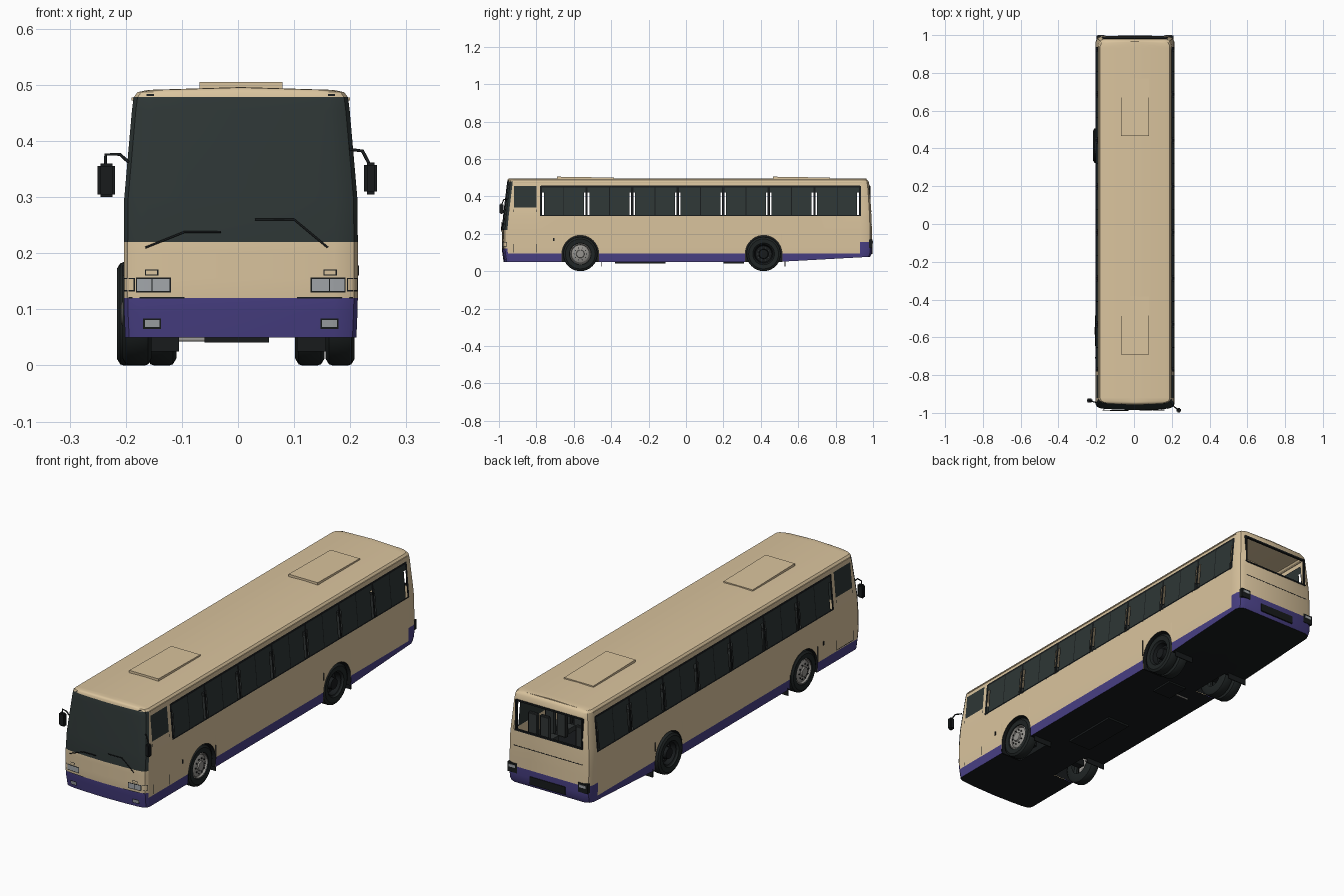
import bpy, bmesh, math

if "Cube" in bpy.data.objects:
    bpy.data.objects.remove(bpy.data.objects["Cube"])

CX = 0.005  # body centre line


def material(name, rgb):
    m = bpy.data.materials.new(name)
    m.diffuse_color = (*rgb, 1)
    m.use_nodes = True
    m.node_tree.nodes["Principled BSDF"].inputs["Base Color"].default_value = m.diffuse_color
    return m


CREAM = material("cream paint", (0.70, 0.55, 0.34))
PURPLE = material("purple paint", (0.065, 0.05, 0.23))
GLASS = material("tinted glass", (0.027, 0.037, 0.036))
BLACK = material("black trim", (0.009, 0.011, 0.012))
TYRE = material("tyre rubber", (0.014, 0.018, 0.018))
RIM = material("rim grey", (0.30, 0.29, 0.27))
LENS = material("lamp lens", (0.36, 0.38, 0.40))
SEAT = material("seat grey", (0.03, 0.035, 0.035))


def finish(name, bm, mats, angle=None):
    bmesh.ops.remove_doubles(bm, verts=bm.verts, dist=0.0002)
    bmesh.ops.recalc_face_normals(bm, faces=bm.faces)
    me = bpy.data.meshes.new(name)
    bm.to_mesh(me)
    bm.free()
    for m in mats:
        me.materials.append(m)
    if angle:
        me.polygons.foreach_set("use_smooth", [True] * len(me.polygons))
        me.set_sharp_from_angle(angle=math.radians(angle))
    ob = bpy.data.objects.new(name, me)
    bpy.context.collection.objects.link(ob)
    return ob


def quad(bm, pts, mat=0):
    f = bm.faces.new([bm.verts.new(p) for p in pts])
    f.material_index = mat


def box(name, mat, x, y, z, bevel=0, taper=0):
    bm = bmesh.new()
    bmesh.ops.create_cube(bm, size=1)
    for v in bm.verts:
        px, py, pz = v.co
        v.co = ((x[0] + x[1]) / 2 + px * (x[1] - x[0]), (y[0] + y[1]) / 2 + py * (y[1] - y[0]),
                (z[0] + z[1]) / 2 + pz * (z[1] - z[0]) - (taper if py > 0 and pz > 0 else 0))
    if bevel:
        bmesh.ops.bevel(bm, geom=bm.edges[:], offset=bevel, segments=2, affect='EDGES')
    return finish(name, bm, [mat], 30 if bevel else None)


def rod(name, pts, r, mat):
    cu = bpy.data.curves.new(name, 'CURVE')
    cu.dimensions, cu.bevel_depth, cu.bevel_resolution, cu.use_fill_caps = '3D', r, 1, True
    sp = cu.splines.new('POLY')
    sp.points.add(len(pts) - 1)
    for p, c in zip(sp.points, pts):
        p.co = (*c, 1)
    cu.materials.append(mat)
    bpy.context.collection.objects.link(bpy.data.objects.new(name, cu))


# Body levels: height, half width, front y, rear y
LEVELS = [(.05, .206, -.975, .985), (.095, .208, -.982, .993), (.12, .2085, -.985, .995),
          (.155, .2085, -.985, .995), (.2, .2085, -.985, .994), (.22, .2085, -.985, .994),
          (.295, .208, -.978, .991), (.32, .2058, -.975, .99), (.34, .2041, -.973, .989),
          (.455, .194, -.959, .981), (.478, .191, -.956, .977), (.487, .184, -.954, .971),
          (.491, .165, -.952, .966)]
Y = [-.92, -.80, -.775, -.665, -.465, -.2, .05, .315, .515, .72, .93]
WHEELS = {9: -.565, 13: .415}


def interp(table, t, k):
    for a, b in zip(table, table[1:]):
        if t <= b[0]:
            return a[k] + (b[k] - a[k]) * max(0, t - a[0]) / (b[0] - a[0])
    return table[-1][k]


def front_curve(w, f):
    return [(0, f), (.5 * w, f + .003), (.8 * w, f + .007), (w - .022, f + .01), (w - .007, f + .017), (w, f + .03)]


def ring(z, w, f, r):
    h = front_curve(w, f) + [(w, y) for y in Y] + [(w, r - .03), (w - .008, r - .01), (w - .03, r), (0, r)]
    return [(x, y, z + max(0, y - .5) * .055 if z == .05 else z) for x, y in h]


# Body shell: stacked plan outlines, open side and rear windows, wheel arches
bm = bmesh.new()
rings = [ring(*l) for l in LEVELS]
n = len(rings[0])
for s in (1, -1):
    P = lambda p: (CX + s * p[0], p[1], p[2])
    for i in range(len(rings) - 1):
        z0, z1 = LEVELS[i][0], LEVELS[i + 1][0]
        for j in range(n - 1):
            if j in WHEELS and z1 <= .2:
                continue
            if 8 <= j <= 15 and .295 <= z0 < .455 or j == n - 2 and .32 <= z0 < .455:
                continue
            top = .12 if j <= 4 else .155 if j >= 16 else .095
            mat = 1 if z1 <= top else 0
            if j <= 4 and .22 <= z0 < .478 or j == 6 and .34 <= z0 < .455:
                mat = 2
            a, b = rings[i], rings[i + 1]
            quad(bm, [P(a[j]), P(a[j + 1]), P(b[j + 1]), P(b[j])], mat)
    roof, low = rings[-1], rings[0]
    cen = [(0, y, z + .005 * min(1, x / .165)) for x, y, z in roof]
    mid = [(min(.1, x), y, z) for x, y, z in low]
    bot = [(0, y, z) for x, y, z in low]
    for j in range(n - 1):
        quad(bm, [P(p) for p in (roof[j], roof[j + 1], cen[j + 1], cen[j])])
        if j not in WHEELS:
            quad(bm, [P(p) for p in (low[j], low[j + 1], mid[j + 1], mid[j])], 3)
        if 0 < j < n - 2:
            quad(bm, [P(p) for p in (mid[j], mid[j + 1], bot[j + 1], bot[j])], 3)
    for yc in WHEELS.values():
        arc = [(yc - .098, .05)] + [(yc - .098 * math.cos(math.pi * k / 20), .093 + .098 * math.sin(math.pi * k / 20))
                                    for k in range(21)] + [(yc + .098, .05)]
        for a, b in zip(arc, arc[1:]):
            xa, xb = interp(LEVELS, a[1], 1), interp(LEVELS, b[1], 1)
            if a[0] != b[0]:
                quad(bm, [P((xa, *a)), P((xb, *b)), P((.2085, b[0], .2)), P((.2085, a[0], .2))], 0)
            quad(bm, [P((xa, *a)), P((xb, *b)), P((.1, *b)), P((.1, *a))], 3)
        for e in (-1, 1):
            quad(bm, [P((.206, yc + e * .1, .05)), P((.206, yc + e * .098, .05)),
                      P((.2085, yc + e * .098, .2)), P((.2085, yc + e * .1, .2))])
        quad(bm, [P((.1, *a)) for a in arc], 3)
finish("body_shell", bm, [CREAM, PURPLE, GLASS, BLACK], 28)


def side_plates(name, mat, spans, off, sides=(1, -1)):
    """Plates that follow the side wall; spans are (y0, y1, z0, z1)."""
    bm = bmesh.new()
    for s in sides:
        for y0, y1, z0, z1 in spans:
            a, b = interp(LEVELS, z0, 1) + off, interp(LEVELS, z1, 1) + off
            quad(bm, [(CX + s * a, y0, z0), (CX + s * a, y1, z0), (CX + s * b, y1, z1), (CX + s * b, y0, z1)])
    finish(name, bm, [mat])


# Side windows, pillars and rails
Y0, PITCH = -.775, 1.705 / 7
side_plates("side_glass", GLASS, [(Y0 + i * PITCH + .015, Y0 + (i + 1) * PITCH - .015, .297, .45) for i in range(7)], -.002)
side_plates("window_pillars", BLACK, [(Y0 + i * PITCH - .006, Y0 + i * PITCH + .006, .295, .455) for i in range(8)]
            + [(Y0 + (i + .5) * PITCH - .002, Y0 + (i + .5) * PITCH + .002, .295, .455) for i in range(7)], .001)
side_plates("window_rails", BLACK, [(Y0, .93, .295, .301), (Y0, .93, .447, .457)], .0015)
side_plates("window_top_glass", GLASS, [(Y0, .93, .42, .45)], -.0005)
side_plates("door_gaps", BLACK, [(-.802, -.799, .1, .33), (-.922, -.919, .1, .33)], .001)
side_plates("door_sill_gap", BLACK, [(-.922, -.80, .1, .103)], .001, (-1,))
for s in (1, -1):
    xs = sorted((CX + s * .188, CX + s * .1945))
    box("roof_gutter", CREAM, xs, (-.92, .94), (.472, .477))
    box("side_marker", BLACK, sorted((CX + s * .205, CX + s * .2105)), (-.712, -.704), (.16, .178))


def front_patch(name, mat, x0, x1, z0, z1, off=.002):
    """Plate that follows the curved front; both mirrored sides."""
    bm = bmesh.new()
    for s in (1, -1):
        for k in range(4):
            xa, xb = x0 + (x1 - x0) * k / 4, x0 + (x1 - x0) * (k + 1) / 4
            p = [(x, interp(front_curve(interp(LEVELS, z, 1), interp(LEVELS, z, 2)), x, 1) - off, z)
                 for x, z in ((xa, z0), (xb, z0), (xb, z1), (xa, z1))]
            quad(bm, [(CX + s * x, y, z) for x, y, z in p])
    finish(name, bm, [mat])


# Front lamps and trim
front_patch("headlight_frame", BLACK, .124, .187, .130, .157, .001)
front_patch("headlight", LENS, .127, .157, .133, .154)
front_patch("headlight_outer", LENS, .159, .185, .133, .154)
front_patch("indicator_frame", BLACK, .189, .208, .132, .156, .001)
front_patch("indicator", CREAM, .191, .207, .134, .154)
front_patch("fog_lamp_frame", BLACK, .142, .174, .065, .084, .001)
front_patch("fog_lamp", LENS, .145, .171, .068, .081)
front_patch("front_marker_frame", BLACK, .147, .171, .160, .171, .001)
front_patch("front_marker", CREAM, .149, .169, .162, .169)
front_patch("bumper_gap", BLACK, .1, .2, .1195, .122, .001)
front_patch("roof_marker", BLACK, .155, .168, .480, .484)
rod("wiper_left", [(-.165, -.985, .21), (-.095, -.988, .238), (-.03, -.988, .238)], .002, BLACK)
rod("wiper_right", [(.03, -.985, .26), (.10, -.984, .26), (.16, -.985, .21)], .002, BLACK)

# Mirrors
box("mirror_left", BLACK, (-.250, -.219), (-.945, -.925), (.30, .36), .005)
rod("mirror_arm_left", [(-.195, -.945, .362), (-.21, -.943, .376), (-.236, -.935, .376), (-.236, -.935, .355)], .003, BLACK)
box("mirror_right", BLACK, (.225, .248), (-.998, -.975), (.305, .362), .005)
rod("mirror_arm_right", [(.20, -.955, .385), (.222, -.975, .382), (.236, -.985, .355)], .003, BLACK)

# Rear trim
for s in (1, -1):
    box("tail_lamp", BLACK, sorted((CX + s * .155, CX + s * .203)), (.975, .998), (.125, .168))
    box("tail_lens", LENS, sorted((CX + s * .163, CX + s * .195)), (.99, 1.0), (.148, .160))
    box("rear_window_post", BLACK, sorted((CX + s * .164, CX + s * .172)), (.978, .987), (.32, .455))
box("rear_plate_panel", BLACK, (CX - .09, CX + .09), (.98, .998), (.092, .128))
box("rear_window_sill", BLACK, (CX - .172, CX + .172), (.982, .992), (.317, .324))
box("rear_window_header", BLACK, (CX - .165, CX + .165), (.974, .984), (.449, .457))
box("engine_cover_gap", BLACK, (CX - .175, CX + .175), (.985, .9935), (.248, .251))

# Roof hatches, raised at the front
for y in (-.69, .465):
    box("roof_hatch", CREAM, (CX - .074, CX + .074), (y, y + .305), (.488, .505), taper=.005)

# Interior
box("floor", BLACK, (CX - .2, CX + .2), (-.93, .96), (.203, .208))
for i in range(14):
    y = Y0 + (i + .45) * PITCH / 2
    for s in (1, -1):
        for k in (.09, .15):
            x = (CX + s * k - .026, CX + s * k + .026)
            box("seat_back", SEAT, x, (y + .01, y + .028), (.22, .365), .006)
            box("seat_cushion", SEAT, x, (y - .04, y + .012), (.235, .258))


# Wheels
def lathe(name, prof, x, y, s, mat):
    bm = bmesh.new()
    N = 32
    for a, b in zip(prof, prof[1:]):
        for k in range(N):
            pts = []
            for (r, d), q in ((a, k), (b, k), (b, k + 1), (a, k + 1)):
                t = 2 * math.pi * q / N
                pts.append((x + s * d, y + r * math.cos(t), .092 + r * math.sin(t)))
            quad(bm, pts)
    finish(name, bm, [mat], 35)


TYRE_PROF = [(.05, -.05), (.08, -.052), (.09, -.046), (.092, -.04), (.092, -.012), (.09, -.006), (.08, 0), (.058, -.002), (.054, -.012)]
for s in (1, -1):
    for y, rear in ((-.565, False), (.415, True)):
        x = .208 if s > 0 else (-.216 if rear else -.206)
        lathe("tyre", TYRE_PROF, x, y, s, TYRE)
        if rear:
            lathe("inner_tyre", TYRE_PROF, x - s * .054, y, s, TYRE)
            lathe("rear_rim", [(.056, -.008), (.05, -.012), (.044, -.034), (.026, -.034), (.024, -.010), (.0, -.008)], x, y, s, BLACK)
        else:
            lathe("front_rim", [(.056, -.006), (.052, -.004), (.048, -.012), (.036, -.006), (.022, -.004), (.02, .002), (0, .003)], x, y, s, RIM)
        for k in range(10):
            t = 2 * math.pi * k / 10
            px, py, pz = x - s * (.034 if rear else .006), y + .033 * math.cos(t), .092 + .033 * math.sin(t)
            rod("wheel_nut", [(px, py, pz), (px + s * .005, py, pz)], .003, SEAT if rear else BLACK)
        box("mud_flap", BLACK, sorted((s * .105, s * .203)), (y + .112, y + .116), (.025, .06))

# Underside parts
box("axle_front", BLACK, (-.17, .17), (-.58, -.55), (.075, .105))
box("axle_rear", BLACK, (-.17, .17), (.395, .435), (.075, .11))
box("belly_hatch", BLACK, (-.06, .055), (-.38, -.11), (.041, .052))
box("drive_pan", BLACK, (-.04, .055), (.2, .31), (.042, .052))
rod("exhaust_pipe", [(-.11, .24, .046), (-.03, .24, .046)], .004, RIM)
